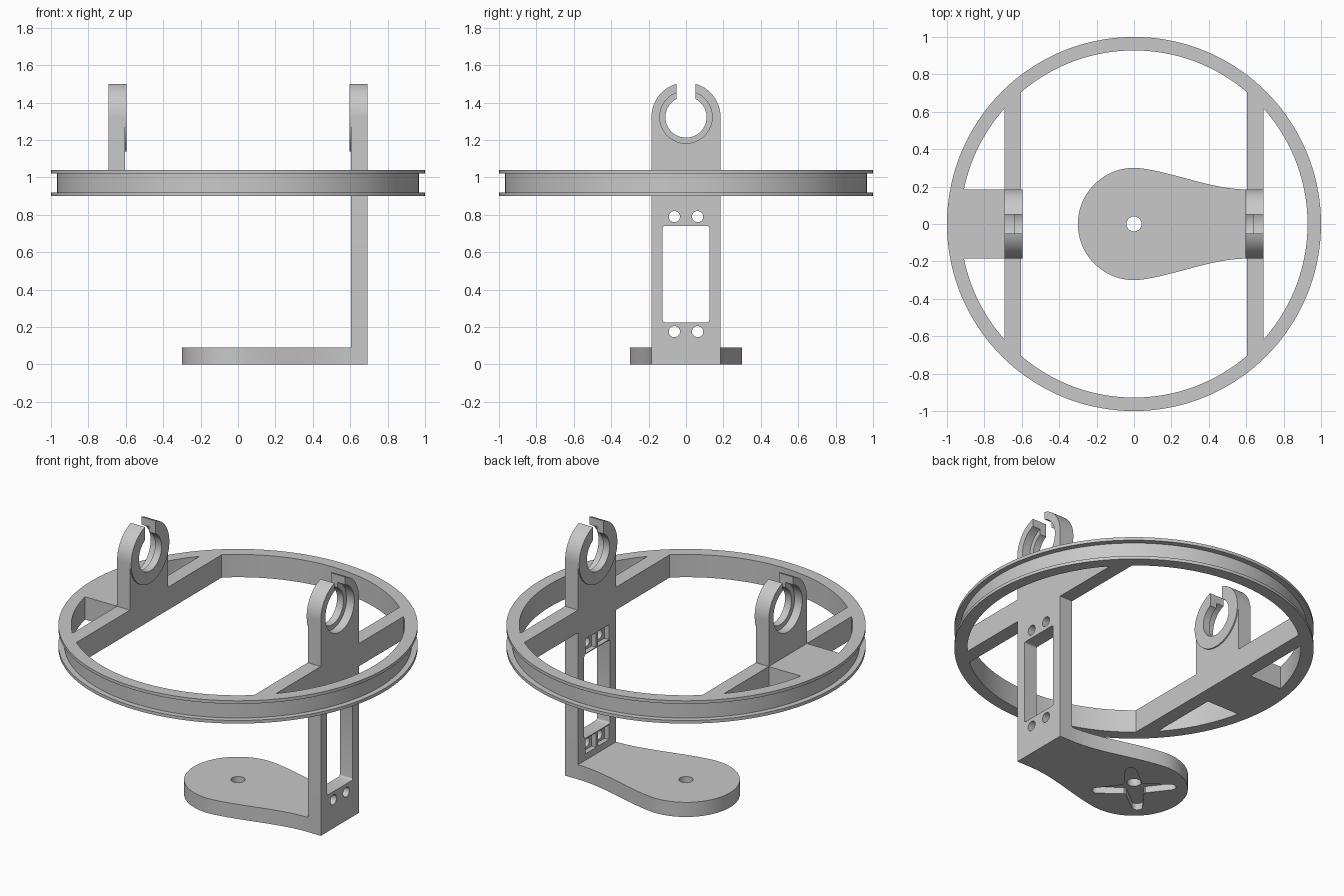
import bpy, bmesh, math
from mathutils import Vector, Matrix

cube = bpy.data.objects.get("Cube")
if cube:
    bpy.data.objects.remove(cube, do_unlink=True)

grey = bpy.data.materials.new("light grey plastic")
grey.use_nodes = True
colour = (0.58, 0.58, 0.58, 1)
grey.diffuse_color = colour
grey.node_tree.nodes["Principled BSDF"].inputs["Base Color"].default_value = colour

# Main dimensions
IN, OUT, BOSS = 0.604, 0.692, 0.596      # inner, outer and boss x of the uprights
LOW, TOP = 0.90, 1.04                    # ring height range
HALF = 0.185                             # half width of the uprights
EYE = 1.322                              # centre height of the bearing seats
INNER = 0.928                            # inner ring radius


def finish(bm, name):
    bmesh.ops.recalc_face_normals(bm, faces=bm.faces[:])
    mesh = bpy.data.meshes.new(name)
    bm.to_mesh(mesh)
    bm.free()
    mesh.materials.append(grey)
    ob = bpy.data.objects.new(name, mesh)
    bpy.context.collection.objects.link(ob)
    return ob


def prism(name, outline, start, end, axis="z"):
    """Extrude a 2D outline: (x, y) along z, or (y, z) along x."""
    bm = bmesh.new()
    place = (lambda p: (p[0], p[1], start)) if axis == "z" else (lambda p: (start, p[0], p[1]))
    face = bm.faces.new([bm.verts.new(place(p)) for p in outline])
    new = bmesh.ops.extrude_face_region(bm, geom=[face])["geom"]
    move = Vector((0, 0, end - start)) if axis == "z" else Vector((end - start, 0, 0))
    bmesh.ops.translate(bm, vec=move, verts=[v for v in new if isinstance(v, bmesh.types.BMVert)])
    return finish(bm, name)


def arc(cx, cy, r, a0, a1, n):
    angles = [math.radians(a0 + (a1 - a0) * i / n) for i in range(n + 1)]
    return [(cx + r * math.cos(a), cy + r * math.sin(a)) for a in angles]


def circle(cx, cy, r, n=64):
    return arc(cx, cy, r, 0, 360, n)[:-1]


def rect(x0, x1, y0, y1):
    return [(x0, y0), (x1, y0), (x1, y1), (x0, y1)]


def rounded(x0, x1, y0, y1, r):
    return (arc(x1 - r, y1 - r, r, 0, 90, 4) + arc(x0 + r, y1 - r, r, 90, 180, 4)
            + arc(x0 + r, y0 + r, r, 180, 270, 4) + arc(x1 - r, y0 + r, r, 270, 360, 4))


def cut(ob, *cutters):
    for cutter in cutters:
        cutter.hide_render = True
        mod = ob.modifiers.new("cut", "BOOLEAN")
        mod.operation, mod.solver, mod.object = "DIFFERENCE", "EXACT", cutter
        bpy.context.view_layer.objects.active = ob
        bpy.ops.object.modifier_apply(modifier=mod.name)
        bpy.data.objects.remove(cutter, do_unlink=True)


def mirror_x(ob):
    ob.data.transform(Matrix.Scale(-1, 4, (1, 0, 0)))
    ob.data.flip_normals()


parts = []

# Grooved ring, turned from its section
lip = 0.019
section = [(INNER, LOW), (1, LOW), (1, LOW + lip), (0.967, LOW + lip),
           (0.967, TOP - lip), (1, TOP - lip), (1, TOP), (INNER, TOP)]
bm = bmesh.new()
verts = [bm.verts.new((r, 0, z)) for r, z in section]
edges = [bm.edges.new((verts[i], verts[(i + 1) % len(verts)])) for i in range(len(verts))]
bmesh.ops.spin(bm, geom=verts + edges, cent=(0, 0, 0), axis=(0, 0, 1),
               angle=math.tau, steps=144, use_duplicate=False)
bmesh.ops.remove_doubles(bm, verts=bm.verts[:], dist=0.0005)
parts.append(finish(bm, "grooved_ring"))

# Crossbars, meeting the ring on either side of each upright
reach = INNER + 0.002
for sx, side in ((1, "left"), (-1, "right")):
    for sy, end in ((-1, "front"), (1, "back")):
        bar = [(IN, HALF), (OUT, HALF), (OUT, math.sqrt(reach ** 2 - OUT ** 2)),
               (IN, math.sqrt(reach ** 2 - IN ** 2))]
        parts.append(prism(f"{side}_{end}_crossbar", [(sx * x, sy * y) for x, y in bar], LOW, TOP))

# Plate joining the right upright to the ring
a = math.degrees(math.asin(HALF / reach))
parts.append(prism("right_plate", [(-OUT, -HALF), (-OUT, HALF)]
                   + arc(0, 0, reach, 180 - a, 180 + a, 12), LOW, TOP))


# Uprights with open bearing seats
def seat_cutters():
    return (prism("bore", circle(0, EYE, 0.11), 0.5, 0.8, "x"),
            prism("counterbore", circle(0, EYE, 0.14), 0.64, 0.8, "x"),
            prism("slot", rect(-0.05, 0.05, EYE + 0.02, 1.6), 0.5, 0.8, "x"))


def upright(side, bottom):
    outline = [(-HALF, bottom), (HALF, bottom)] + arc(0, EYE, HALF, 0, 180, 40)
    post = prism(f"{side}_upright", outline, IN, OUT, "x")
    boss = prism(f"{side}_boss", circle(0, EYE, HALF, 80), BOSS, IN, "x")
    cut(post, *seat_cutters())
    cut(boss, *seat_cutters())
    parts.extend((post, boss))
    return post, boss


for ob in upright("right", LOW):
    mirror_x(ob)
post, boss = upright("left", 0)

# Motor window, screw holes and nut pockets in the long upright
cut(post, prism("window", rounded(-0.125, 0.125, 0.225, 0.74, 0.012), 0.5, 0.8, "x"))
for z in (0.175, 0.79):
    for y in (-0.062, 0.062):
        cut(post, prism("screw", circle(y, z, 0.03, 32), 0.5, 0.8, "x"),
            prism("pocket", rect(y - 0.052, y + 0.052, z - 0.045, z + 0.045), 0.5, IN + 0.03, "x"))

# Teardrop foot: round end blending into the upright's width
x0, y0 = 0.04, math.sqrt(0.3 ** 2 - 0.04 ** 2)
blend = []
for i in range(25):
    t = i / 24
    s = t * t * (3 - 2 * t)
    slope = -0.134 * (IN - x0) * t * (1 - t) ** 2
    blend.append((x0 + (IN - x0) * t, y0 + (HALF - y0) * s + slope))
a = math.degrees(math.acos(x0 / 0.3))
outline = arc(0, 0, 0.3, a, 360 - a, 64)[1:-1]
foot = prism("foot", blend[::-1] + outline + [(x, -y) for x, y in blend], 0, 0.09)

# Shaft hole and cross-shaped recess under the foot
arm = [(0.06, -0.05)] + arc(0.205, 0, 0.03, -90, 90, 10) + [(0.06, 0.05)]
cross = []
for k in range(4):
    turn = Matrix.Rotation(math.radians(45 + 90 * k), 2)
    cross += [tuple(turn @ Vector(p)) for p in arm]
cut(foot, prism("shaft", circle(0, 0, 0.04, 40), -0.1, 0.2), prism("recess", cross, -0.1, 0.04))
parts.append(foot)

# Smooth the curved walls, keep the edges crisp
bpy.ops.object.select_all(action="DESELECT")
for ob in parts:
    ob.select_set(True)
bpy.context.view_layer.objects.active = parts[0]
bpy.ops.object.shade_smooth_by_angle(angle=math.radians(30))
